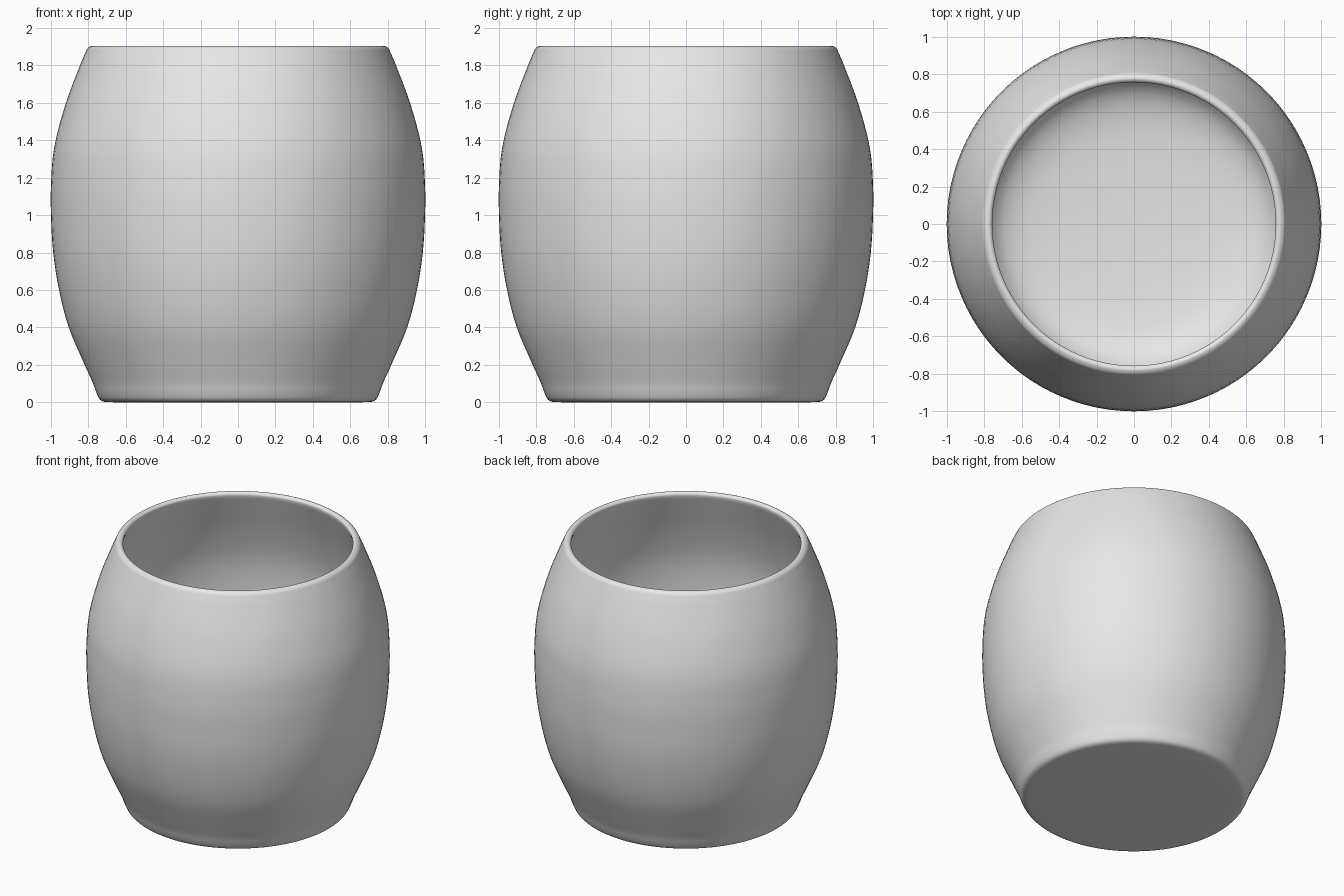
import bpy
import bmesh
import math
from mathutils import Vector
from mathutils.geometry import interpolate_bezier

cube = bpy.data.objects.get("Cube")
if cube:
    bpy.data.objects.remove(cube, do_unlink=True)

SEGMENTS = 96


def make_material(name, color):
    mat = bpy.data.materials.new(name)
    mat.use_nodes = True
    mat.diffuse_color = color
    mat.node_tree.nodes["Principled BSDF"].inputs["Base Color"].default_value = color
    return mat


def smooth_path(points, steps):
    """Pass a smooth curve through (radius, height) points."""
    pts = [Vector((r, 0, z)) for r, z in points]
    tangents = []
    for i, p in enumerate(pts):
        before, after = pts[max(i - 1, 0)], pts[min(i + 1, len(pts) - 1)]
        tangents.append((after - before).normalized())
    path = [pts[0]]
    for a, b, ta, tb in zip(pts, pts[1:], tangents, tangents[1:]):
        reach = (b - a).length / 3
        path += interpolate_bezier(a, a + ta * reach, b - tb * reach, b, steps + 1)[1:]
    return path


def lathe(name, path, mat):
    """Turn a profile around the z axis into a closed solid."""
    bm = bmesh.new()
    verts = [bm.verts.new(p) for p in path]
    edges = [bm.edges.new(pair) for pair in zip(verts, verts[1:])]
    bmesh.ops.spin(bm, geom=verts + edges, axis=(0, 0, 1), cent=(0, 0, 0),
                   angle=math.tau, steps=SEGMENTS)
    bmesh.ops.remove_doubles(bm, verts=bm.verts, dist=0.0005)
    bmesh.ops.recalc_face_normals(bm, faces=bm.faces)
    mesh = bpy.data.meshes.new(name)
    bm.to_mesh(mesh)
    bm.free()
    mesh.materials.append(mat)
    obj = bpy.data.objects.new(name, mesh)
    bpy.context.collection.objects.link(obj)
    bpy.ops.object.select_all(action="DESELECT")
    obj.select_set(True)
    bpy.context.view_layer.objects.active = obj
    bpy.ops.object.shade_smooth_by_angle(angle=math.radians(40))
    return obj


# Flat base with a rounded foot, then the bulging outer wall
outer = [(0, 0), (0.35, 0), (0.70, 0), (0.735, 0.011), (0.755, 0.045),
         (0.775, 0.1), (0.82, 0.2), (0.905, 0.4), (0.957, 0.6),
         (0.988, 0.8), (1.0, 1.0), (1.0, 1.16), (0.983, 1.36),
         (0.92, 1.6), (0.845, 1.8), (0.814, 1.873)]
# Rounded lip
lip = [(0.803, 1.893), (0.782, 1.905), (0.768, 1.902), (0.758, 1.888)]
# Inner wall following the bulge down to a gently dished floor
inner = [(0.772, 1.84), (0.866, 1.58), (0.93, 1.34), (0.947, 1.1),
         (0.935, 0.8), (0.905, 0.6), (0.852, 0.4), (0.785, 0.24),
         (0.70, 0.14), (0.55, 0.085), (0.3, 0.062), (0, 0.055)]

gray = make_material("light gray", (0.8, 0.8, 0.8, 1))
lathe("round_pot", smooth_path(outer + lip + inner, 4), gray)
